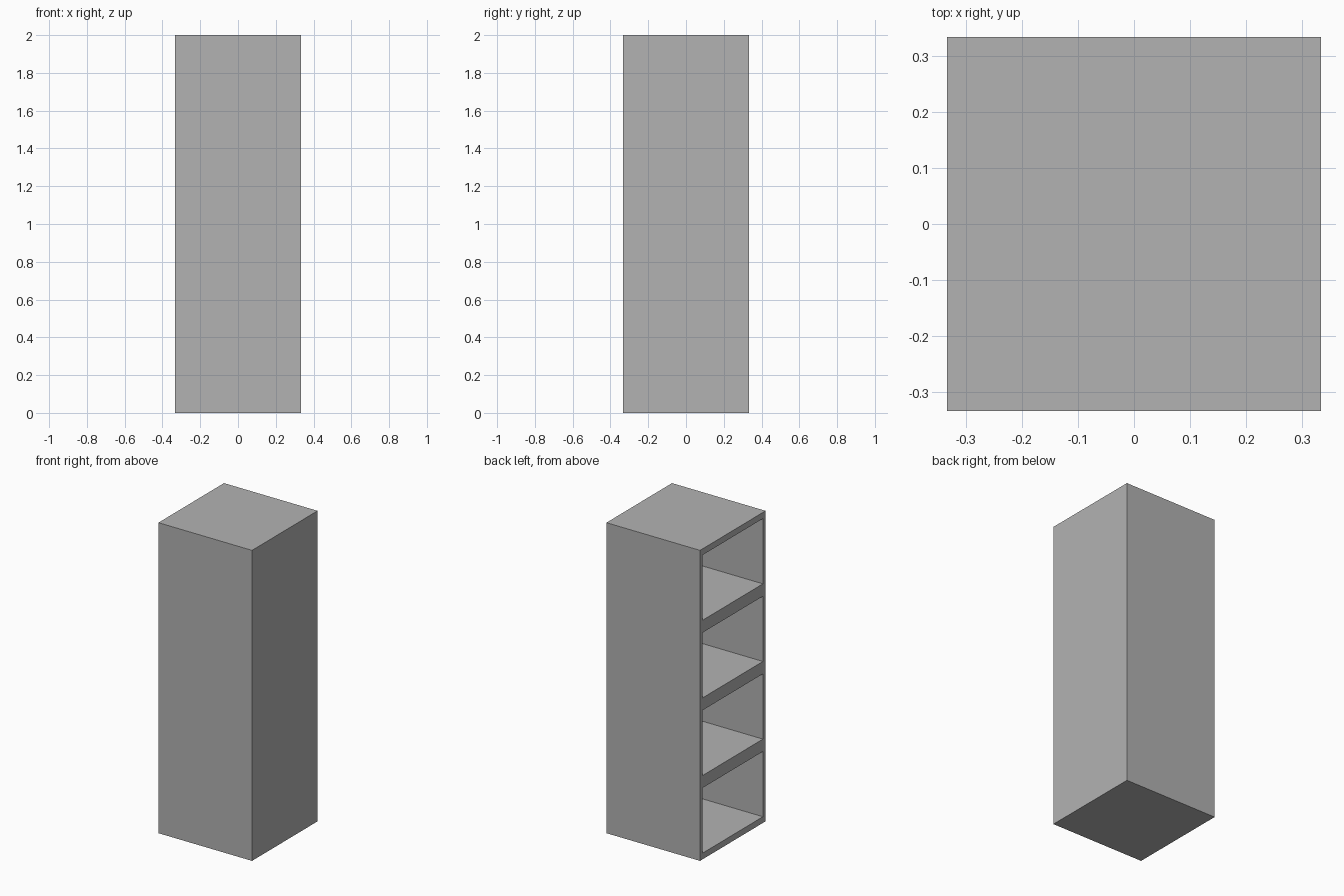
import bpy

default = bpy.data.objects.get("Cube")
if default:
    bpy.data.objects.remove(default, do_unlink=True)

WIDTH, HEIGHT, BAYS = 0.667, 2.0, 4
BAY = HEIGHT / BAYS
SIDE, SHELF, REAR = 0.027, 0.04, 0.027   # panel thicknesses

grey = bpy.data.materials.new("plain grey")
grey.use_nodes = True
colour = (0.448, 0.448, 0.448, 1.0)
grey.diffuse_color = colour
bsdf = next(n for n in grey.node_tree.nodes if n.type == 'BSDF_PRINCIPLED')
bsdf.inputs["Base Color"].default_value = colour


def box(name, low, high):
    """Axis-aligned box between two corners."""
    centre = [(a + b) / 2 for a, b in zip(low, high)]
    bpy.ops.mesh.primitive_cube_add(size=1, location=centre)
    obj = bpy.context.object
    obj.name = name
    obj.scale = [b - a for a, b in zip(low, high)]
    bpy.ops.object.transform_apply(location=True, rotation=False, scale=True)
    obj.data.materials.append(grey)
    return obj


# Tall cabinet body
half = WIDTH / 2
cabinet = box("shelf_cabinet", (-half, -half, 0), (half, half, HEIGHT))

# Four stacked compartments, open towards -x
cutter = box("compartment_cutter",
             (-half - 0.1, -half + SIDE, SHELF),
             (half - REAR, half - SIDE, BAY - SHELF))
cutter.hide_render = True
cutter.display_type = 'WIRE'
stack = cutter.modifiers.new("stack", 'ARRAY')
stack.count = BAYS
stack.use_relative_offset = False
stack.use_constant_offset = True
stack.constant_offset_displace = (0, 0, BAY)

hollow = cabinet.modifiers.new("compartments", 'BOOLEAN')
hollow.operation = 'DIFFERENCE'
hollow.solver = 'EXACT'
hollow.object = cutter

# Make the cut permanent and drop the helper
bpy.ops.object.select_all(action='DESELECT')
cabinet.select_set(True)
bpy.context.view_layer.objects.active = cabinet
bpy.ops.object.modifier_apply(modifier=hollow.name)
bpy.data.objects.remove(cutter, do_unlink=True)
